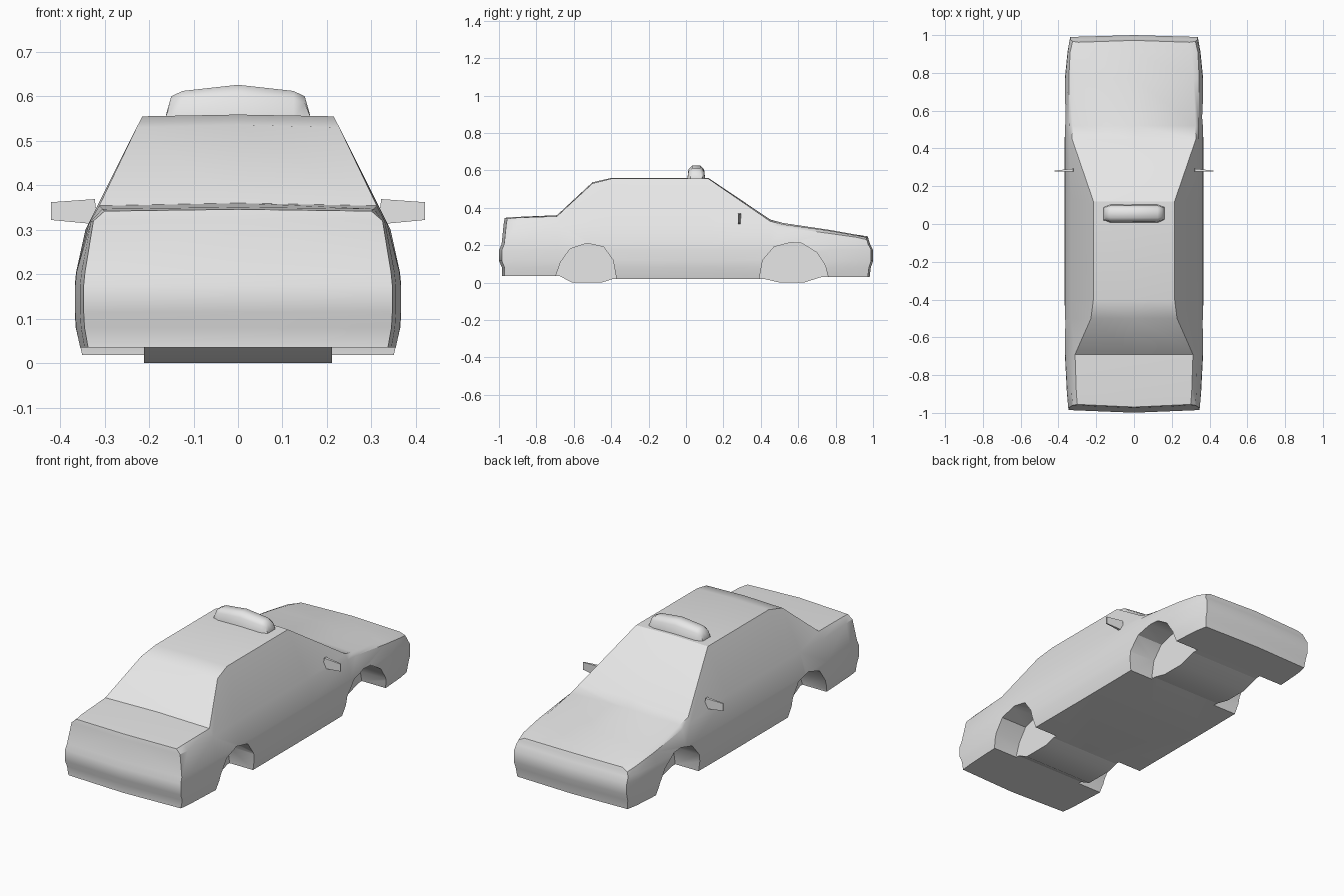
import bpy, bmesh, math

if "Cube" in bpy.data.objects:
    bpy.data.objects.remove(bpy.data.objects["Cube"])

paint = bpy.data.materials.new("grey_paint")
paint.diffuse_color = (0.8, 0.8, 0.8, 1)
paint.use_nodes = True
paint.node_tree.nodes["Principled BSDF"].inputs["Base Color"].default_value = paint.diffuse_color


def make(name, verts, faces, angle=32):
    me = bpy.data.meshes.new(name)
    me.from_pydata(verts, [], faces)
    bm = bmesh.new()
    bm.from_mesh(me)
    bmesh.ops.recalc_face_normals(bm, faces=bm.faces)
    bm.to_mesh(me)
    bm.free()
    me.materials.append(paint)
    ob = bpy.data.objects.new(name, me)
    bpy.context.collection.objects.link(ob)
    smooth(ob, angle)
    return ob


def smooth(ob, angle):
    bpy.ops.object.select_all(action='DESELECT')
    ob.select_set(True)
    bpy.context.view_layer.objects.active = ob
    bpy.ops.object.shade_smooth_by_angle(angle=math.radians(angle))


def prism(name, profile, x0, x1):
    """Extrude a (y, z) outline between two x positions."""
    n = len(profile)
    verts = [(x, y, z) for x in (x0, x1) for y, z in profile]
    faces = [tuple(range(n)), tuple(range(n, 2 * n))]
    faces += [(i, (i + 1) % n, n + (i + 1) % n, n + i) for i in range(n)]
    return make(name, verts, faces, 35)


# Body stations: y, half width, sill x, sill z, belt x, belt z, top x, top z, centre z
stations = [
    (-0.97, .347, .337, .035, .325, .320, .300, .342, .346),
    (-0.90, .355, .345, .035, .330, .320, .305, .347, .351),
    (-0.69, .366, .355, .035, .335, .315, .312, .354, .360),
    (-0.50, .367, .353, .030, .333, .320, .228, .530, .536),
    (-0.40, .367, .350, .018, .333, .320, .215, .555, .559),
    (0.12, .367, .350, .018, .333, .320, .215, .555, .559),
    (0.45, .367, .350, .020, .343, .300, .328, .328, .337),
    (0.52, .367, .350, .030, .343, .295, .325, .311, .318),
    (0.77, .366, .352, .030, .345, .262, .315, .277, .281),
    (0.91, .352, .342, .030, .338, .242, .305, .252, .256),
    (0.97, .338, .330, .030, .325, .229, .295, .243, .247),
]
# Bumper and end panel depth at each height level
tail_y = [-.970, -.970, -.985, -.985, -.972, -.960, -.955]
nose_y = [.972, .978, .990, .990, .974, .967, .962]
BULGE = .014

verts, faces = [], []
for k, (y, w, sx, sz, bx, bz, tx, tz, cz) in enumerate(stations):
    side = [(sx, sz), (w - .002, .08), (w, .115), (w, .175), (w - .003, .205), (bx, bz), (tx, tz)]
    ys, push = [y] * 7, 0
    if k == 0:
        ys, push = tail_y, -BULGE
    elif k == len(stations) - 1:
        ys, push = nose_y, .01
    verts.append((0, ys[0] + push, sz))
    verts += [(x, yy, z) for (x, z), yy in zip(side, ys)]
    verts.append((0, ys[6] + push, cz))
    verts += [(-x, yy, z) for (x, z), yy in reversed(list(zip(side, ys)))]
N = 16
for k in range(len(stations) - 1):
    for i in range(N):
        j = (i + 1) % N
        faces.append((k * N + i, k * N + j, (k + 1) * N + j, (k + 1) * N + i))
# Bowed end panels with a centre column
for k, push in ((0, -BULGE), (len(stations) - 1, .01)):
    b = k * N
    column = [b]
    for i in range(1, 6):
        x, y, z = verts[b + 1 + i]
        column.append(len(verts))
        verts.append((0, y + push, z))
    column.append(b + 8)
    for i in range(6):
        faces.append((b + 1 + i, b + 2 + i, column[i + 1], column[i]))
        faces.append((b + 15 - i, b + 14 - i, column[i + 1], column[i]))
body = make("car_body", verts, faces)

# Wheel arches cut from both sides
rear_arch = [(-.705, -.1), (-.695, .04), (-.67, .11), (-.62, .18), (-.53, .21),
             (-.44, .19), (-.39, .12), (-.372, .02), (-.372, -.1)]
front_arch = [(.392, -.1), (.392, .02), (.41, .12), (.47, .19), (.56, .214),
              (.62, .21), (.70, .16), (.745, .09), (.76, .03), (.76, -.1)]
for arch in (rear_arch, front_arch):
    for s in (-1, 1):
        cutter = prism("arch_cutter", arch, s * .21, s * .6)
        cutter.hide_render = True
        mod = body.modifiers.new("arch", 'BOOLEAN')
        mod.operation = 'DIFFERENCE'
        mod.solver = 'EXACT'
        mod.object = cutter
        bpy.context.view_layer.objects.active = body
        bpy.ops.object.modifier_apply(modifier=mod.name)
        bpy.data.objects.remove(cutter)
smooth(body, 32)

# Lowered floor between the wheel wells
prism("rear_well_floor", [(-.695, .045), (-.61, 0), (-.45, 0), (-.374, .025), (-.40, .08), (-.67, .08)], -.211, .211)
prism("front_well_floor", [(.394, .025), (.50, 0), (.63, 0), (.758, .04), (.73, .08), (.42, .08)], -.211, .211)

# Roof sign: sections across x as (x, shoulder z, top z, depth scale)
sections = [(.162, .556, .558, .75), (.150, .585, .600, .80), (.125, .594, .612, 1), (0, .604, .626, 1)]
sections = [(-x, a, t, d) for x, a, t, d in sections] + sections[-2::-1]
sv, sf = [], []
for x, a, t, d in sections:
    for y, z in ((-.048, .55), (-.042, a), (-.022, t), (.022, t), (.042, a), (.048, .55)):
        sv.append((x, .055 + y * d, z))
for k in range(len(sections) - 1):
    for i in range(6):
        j = (i + 1) % 6
        sf.append((k * 6 + i, k * 6 + j, k * 6 + 6 + j, k * 6 + 6 + i))
sf += [tuple(range(6)), tuple(range(len(sv) - 6, len(sv)))]
make("roof_sign", sv, sf, 50)

# Door mirrors: thin tapered wedges
for s, label in ((-1, "left"), (1, "right")):
    outline = [(.315, .312), (.42, .322), (.42, .362), (.322, .369)]
    mv = [(s * x, .277, z) for x, z in outline]
    mv += [(s * x, .293 if x < .4 else .283, z) for x, z in outline]
    mf = [(0, 1, 2, 3), (4, 5, 6, 7)] + [(i, (i + 1) % 4, 4 + (i + 1) % 4, 4 + i) for i in range(4)]
    make(label + "_mirror", mv, mf, 20)
